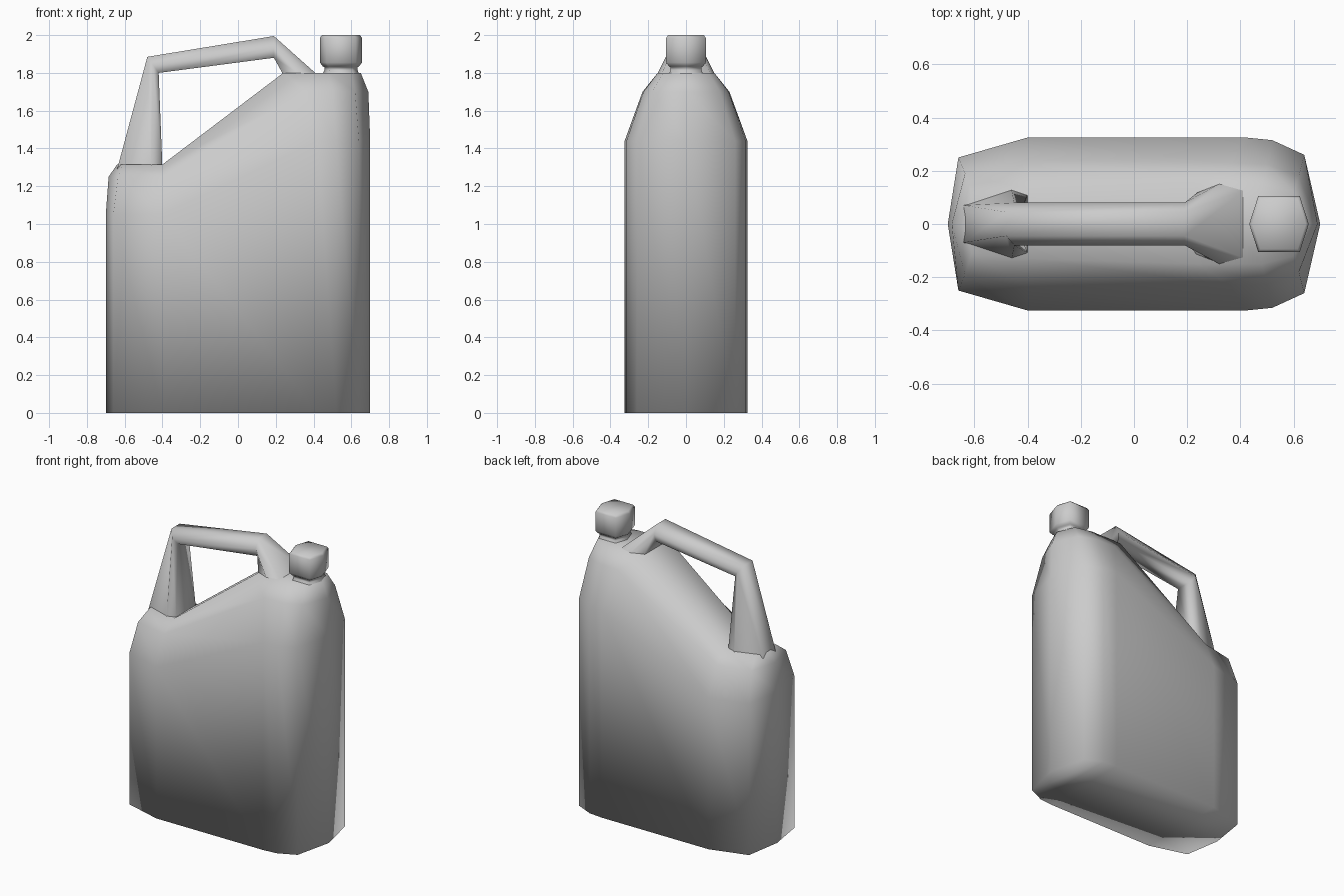
import bpy
import bmesh

if "Cube" in bpy.data.objects:
    bpy.data.objects.remove(bpy.data.objects["Cube"], do_unlink=True)

GREY = (0.6, 0.6, 0.6, 1.0)
grey = bpy.data.materials.new("grey_plastic")
grey.use_nodes = True
grey.diffuse_color = GREY
grey.node_tree.nodes["Principled BSDF"].inputs["Base Color"].default_value = GREY


def finish(name, bm):
    """Turn a bmesh into a smooth shaded grey object."""
    bmesh.ops.recalc_face_normals(bm, faces=bm.faces)
    for face in bm.faces:
        face.smooth = True
    mesh = bpy.data.meshes.new(name)
    bm.to_mesh(mesh)
    bm.free()
    mesh.materials.append(grey)
    obj = bpy.data.objects.new(name, mesh)
    bpy.context.collection.objects.link(obj)
    return obj


def loft(bm, rings):
    """Skin a list of closed rings and return their vertices."""
    rows = [[bm.verts.new(p) for p in ring] for ring in rings]
    n = len(rows[0])
    for a, b in zip(rows, rows[1:]):
        for i in range(n):
            j = (i + 1) % n
            bm.faces.new((a[i], a[j], b[j], b[i]))
    return rows


def mirrored(half):
    """Close a half outline whose first and last points lie on y = 0."""
    return half + [(x, -y, z) for x, y, z in half[-2:0:-1]]


def strip_fill(bm, row):
    """Fill a mirrored ring with cross strips from end to end."""
    n = len(row)
    for i in range(n // 2):
        quad = [row[i], row[i + 1], row[-i - 1], row[-i % n]]
        bm.faces.new(list(dict.fromkeys(quad)))


# Body: straight walls, two sloping shoulder rings and a sloping top
outline = [(-0.70, 0), (-0.66, 0.25), (-0.40, 0.325), (0.42, 0.325),
           (0.52, 0.315), (0.64, 0.26), (0.70, 0)]
shoulder = [(-0.685, 0), (-0.635, 0.19), (-0.40, 0.24), (0.36, 0.23),
            (0.50, 0.225), (0.62, 0.18), (0.69, 0)]
crown = [(-0.64, 0), (-0.61, 0.11), (-0.40, 0.13), (0.24, 0.15),
         (0.48, 0.15), (0.60, 0.12), (0.65, 0)]


def level(points, low, high):
    return mirrored([(x, y, low if x < 0 else high) for x, y in points])


bm = bmesh.new()
rows = loft(bm, [level(outline, 0, 0), level(outline, 1.05, 1.44),
                 level(shoulder, 1.25, 1.70), level(crown, 1.315, 1.80)])
strip_fill(bm, rows[0])
strip_fill(bm, rows[-1])
finish("body", bm)


# Handle: six-sided bar with legs that flare into the body
def section(outer, inner, w_out, w_mid, w_in, t=0.5):
    (xo, zo), (xi, zi) = outer, inner
    xm, zm = xo + (xi - xo) * t, zo + (zi - zo) * t
    half = [(xo, w_out, zo), (xm, w_mid, zm), (xi, w_in, zi)]
    return half + [(x, -y, z) for x, y, z in reversed(half)]


bm = bmesh.new()
loft(bm, [
    section((-0.64, 1.29), (-0.40, 1.29), 0.07, 0.13, 0.11, 0.75),
    section((-0.48, 1.885), (-0.42, 1.80), 0.045, 0.08, 0.06),
    section((0.19, 1.995), (0.19, 1.88), 0.045, 0.08, 0.06),
    section((0.42, 1.79), (0.24, 1.79), 0.13, 0.155, 0.12),
])
finish("handle", bm)

# Neck and cap: one hexagonal stack
hexagon = [(-0.112, 0), (-0.078, 0.105), (0.078, 0.105), (0.112, 0)]
profile = [(1.79, 0.88), (1.815, 0.78), (1.83, 0.78), (1.835, 0.86),
           (1.855, 1.0), (1.985, 1.0), (2.0, 0.9)]
bm = bmesh.new()
rows = loft(bm, [mirrored([(0.545 + x * s, y * s, z) for x, y in hexagon])
                 for z, s in profile])
bm.faces.new(rows[-1])
finish("neck_and_cap", bm)
